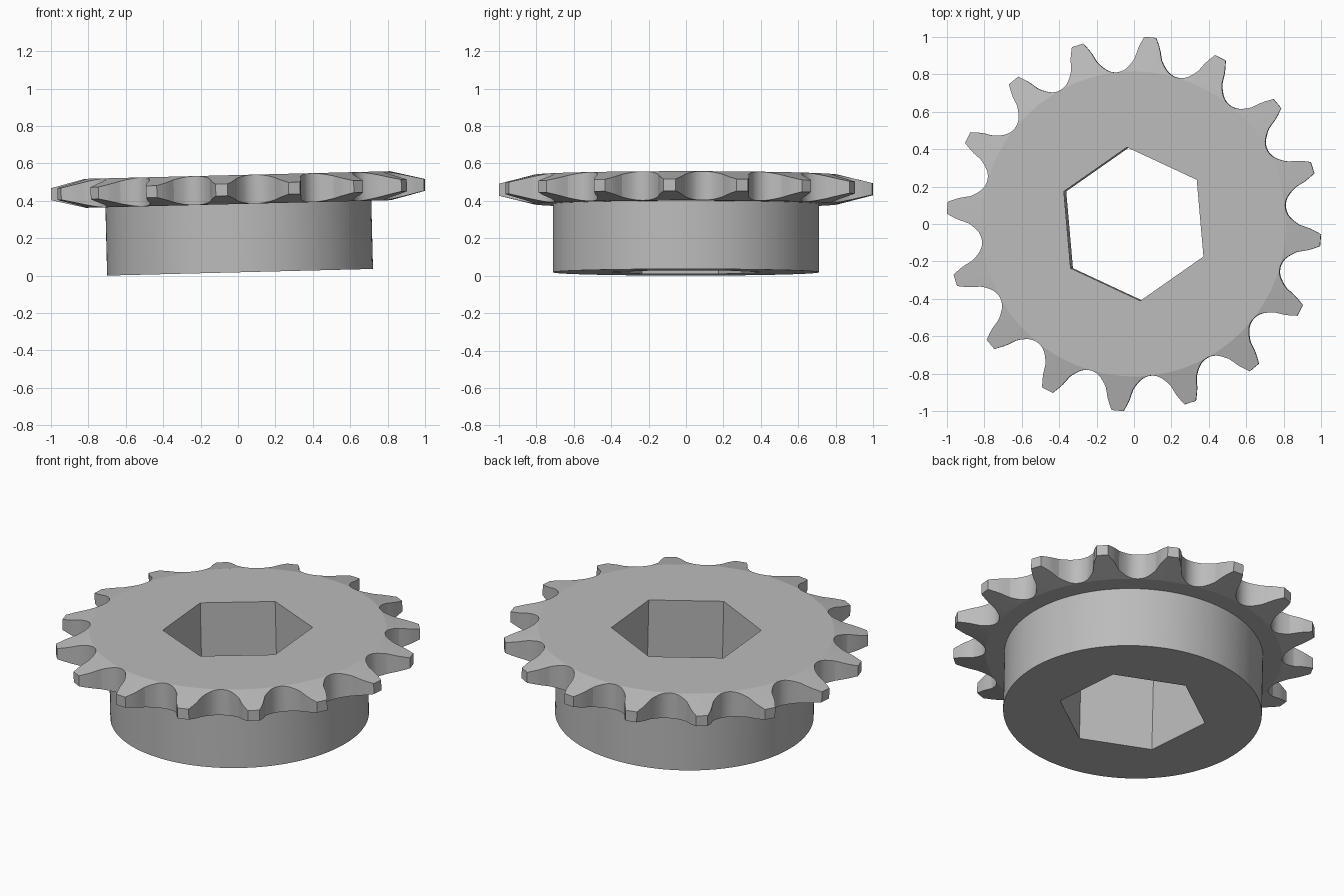
import bpy, bmesh, math
from mathutils import Matrix

cube = bpy.data.objects.get("Cube")
if cube:
    bpy.data.objects.remove(cube, do_unlink=True)

TEETH = 16
PITCH_R, ROLLER_R, TIP_R = 0.911, 0.095, 1.002
FACE_R, HUB_R, BORE_R = 0.815, 0.711, 0.412
PLATE_Z, TOP_Z = 0.365, 0.52
BEVEL = 0.245                       # tooth side taper per unit of radius
HALF = math.pi / TEETH
PHASE = math.radians(-5)

steel = bpy.data.materials.new("steel_grey")
steel.use_nodes = True
colour = (0.5, 0.5, 0.5, 1)
steel.diffuse_color = colour
steel.node_tree.nodes["Principled BSDF"].inputs["Base Color"].default_value = colour


def half_tooth():
    """Polar points (radius, angle from the gap middle) from root to tip."""
    pts = []
    seat, flank = math.radians(39), math.radians(53)
    for i in range(6):              # roller seat
        a = seat * i / 5
        pts.append((PITCH_R - ROLLER_R * math.cos(a), ROLLER_R * math.sin(a)))
    big = 0.243                     # flatter working arc
    cu = pts[-1][0] + big * math.cos(seat)
    cv = pts[-1][1] - big * math.sin(seat)
    for i in range(1, 4):
        a = seat + (flank - seat) * i / 3
        pts.append((cu - big * math.cos(a), cv + big * math.sin(a)))
    polar = [(math.hypot(u, v), math.atan2(v, u)) for u, v in pts]
    # rounded flank towards the tip, given as radius and half width
    for r, w in ((0.91, 0.066), (0.935, 0.06), (0.96, 0.051), (TIP_R, 0.032)):
        polar.append((r, HALF - w / r))
    return polar


# Tooth outline, repeated round the wheel
half = half_tooth()
gap = [(r, -a) for r, a in reversed(half[1:])] + half
outline = [(r, a + PHASE + (2 * k + 1) * HALF) for k in range(TEETH) for r, a in gap]

# Sprocket body: stacked rings for hub, plate face and tapered teeth
bm = bmesh.new()


def ring(radius_z):
    verts = []
    for r, a in outline:
        rad, z = radius_z(r)
        verts.append(bm.verts.new((rad * math.cos(a), rad * math.sin(a), z)))
    return verts


def taper(r):
    return (r - FACE_R) * BEVEL


rings = [ring(f) for f in (
    lambda r: (HUB_R, 0),
    lambda r: (HUB_R, PLATE_Z),
    lambda r: (FACE_R, PLATE_Z),
    lambda r: (r, PLATE_Z + taper(r)),
    lambda r: (r, TOP_Z - taper(r)),
    lambda r: (FACE_R, TOP_Z))]
n = len(outline)
for low, high in zip(rings, rings[1:]):
    for i in range(n):
        j = (i + 1) % n
        bm.faces.new((low[i], low[j], high[j], high[i]))
bm.faces.new(rings[0][::-1])
bm.faces.new(rings[-1])
bmesh.ops.recalc_face_normals(bm, faces=bm.faces[:])
mesh = bpy.data.meshes.new("sprocket_body")
bm.to_mesh(mesh)
bm.free()
body = bpy.data.objects.new("sprocket_body", mesh)
bpy.context.collection.objects.link(body)
mesh.materials.append(steel)

# Hexagonal bore
bpy.ops.mesh.primitive_cylinder_add(vertices=6, radius=BORE_R, depth=2)
cutter = bpy.context.object
cutter.name = "bore_cutter"
cutter.hide_render = True
cutter.data.transform(Matrix.Rotation(math.radians(5), 4, "Z"))
cutter.data.materials.append(steel)
bpy.ops.object.select_all(action="DESELECT")
body.select_set(True)
bpy.context.view_layer.objects.active = body
cut = body.modifiers.new("hex_bore", "BOOLEAN")
cut.operation = "DIFFERENCE"
cut.solver = "EXACT"
cut.object = cutter
bpy.ops.object.modifier_apply(modifier=cut.name)
bpy.data.objects.remove(cutter, do_unlink=True)

bpy.ops.object.shade_smooth_by_angle(angle=math.radians(12))

# Slight lean towards -x
body.rotation_euler.y = -0.025
body.location = (0.011, 0, 0.018)
